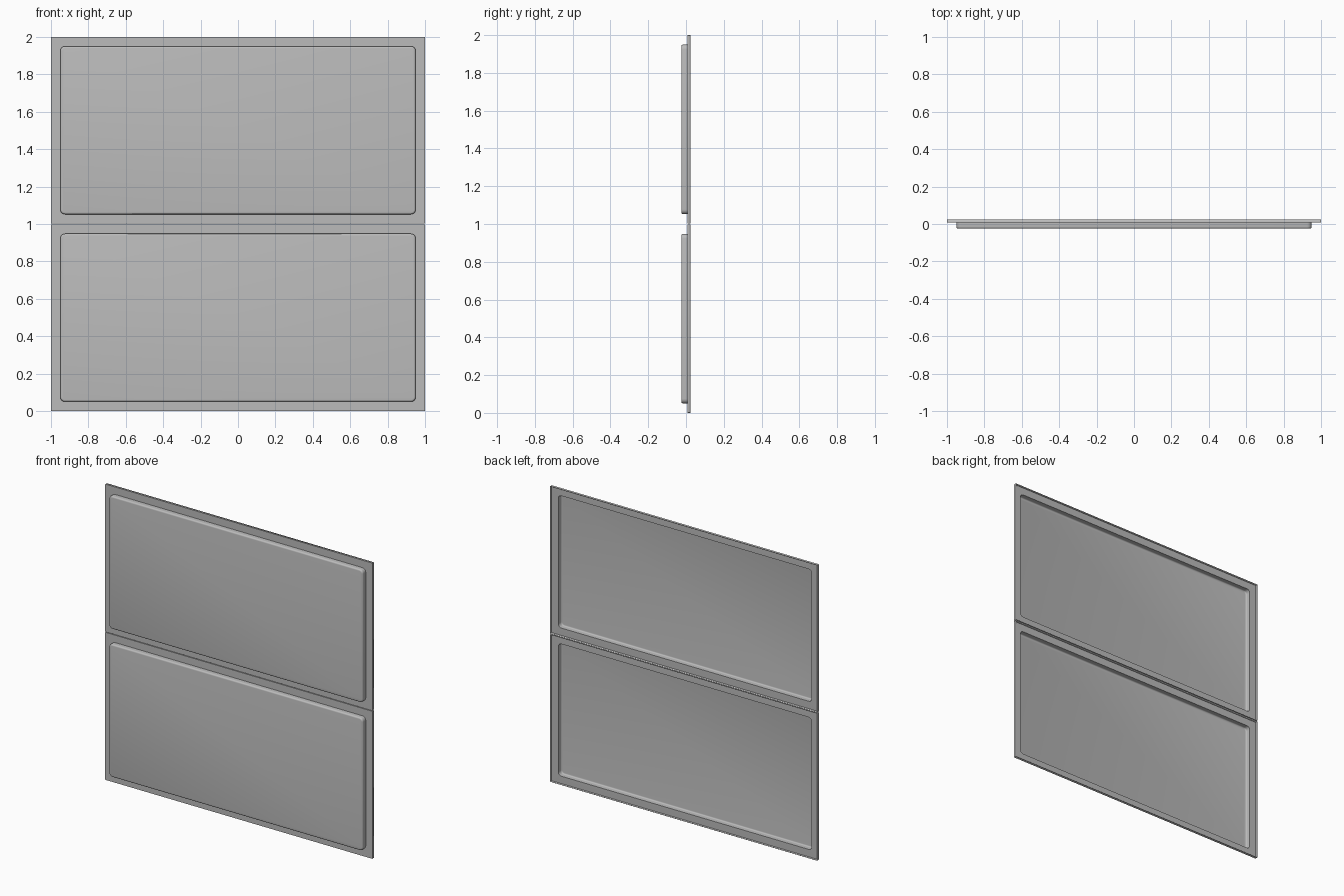
import bpy, bmesh, math

cube = bpy.data.objects.get("Cube")
if cube:
    bpy.data.objects.remove(cube, do_unlink=True)

# Material
grey = bpy.data.materials.new("plain_grey")
grey.use_nodes = True
colour = (0.5, 0.5, 0.5, 1)
grey.diffuse_color = colour
grey.node_tree.nodes["Principled BSDF"].inputs["Base Color"].default_value = colour

HALF_W, HALF_H = 1.0, 0.499      # half size of one panel
BACK, FLANGE, FACE = 0.025, 0.009, -0.025
SHEET = 0.002
FILLET = 0.01
INSET = 0.05                     # flange width
STEPS = 5                        # segments per corner


def rounded_ring(bm, inset, radius, y):
    """Rounded rectangle of vertices, counter-clockwise from the front."""
    w, h = HALF_W - inset - radius, HALF_H - inset - radius
    ring = []
    for corner, (sx, sz) in enumerate([(1, 1), (-1, 1), (-1, -1), (1, -1)]):
        for step in range(STEPS + 1):
            a = math.pi / 2 * (corner + step / STEPS)
            ring.append(bm.verts.new((sx * w + radius * math.cos(a), y,
                                      sz * h + radius * math.sin(a))))
    return ring


def make_panel(name, z):
    bm = bmesh.new()
    # Folded lip, flat flange, then the wall of the pressed pan
    profile = [(0, 0.003, BACK), (0, 0.003, FLANGE), (INSET, 0.025, FLANGE)]
    # Rounded front edge of the pan
    for step in range(5):
        a = math.pi / 2 * step / 4
        cut = FILLET * (1 - math.cos(a))
        profile.append((INSET + cut, 0.025 - cut,
                        FACE + FILLET * (1 - math.sin(a))))
    rings = [rounded_ring(bm, *p) for p in profile]
    for outer, inner in zip(rings, rings[1:]):
        for i in range(len(outer)):
            j = (i + 1) % len(outer)
            bm.faces.new((outer[i], outer[j], inner[j], inner[i]))
    bm.faces.new(rings[-1])

    mesh = bpy.data.meshes.new(name)
    bm.to_mesh(mesh)
    bm.free()
    mesh.materials.append(grey)
    panel = bpy.data.objects.new(name, mesh)
    panel.location.z = z
    bpy.context.collection.objects.link(panel)

    # Sheet thickness, kept behind the front surface
    solid = panel.modifiers.new("sheet", "SOLIDIFY")
    solid.thickness = SHEET
    solid.offset = -1
    solid.use_even_offset = True

    bpy.ops.object.select_all(action="DESELECT")
    panel.select_set(True)
    bpy.context.view_layer.objects.active = panel
    bpy.ops.object.shade_smooth_by_angle(angle=math.radians(35))


make_panel("lower_panel", HALF_H)
make_panel("upper_panel", 2 - HALF_H)
